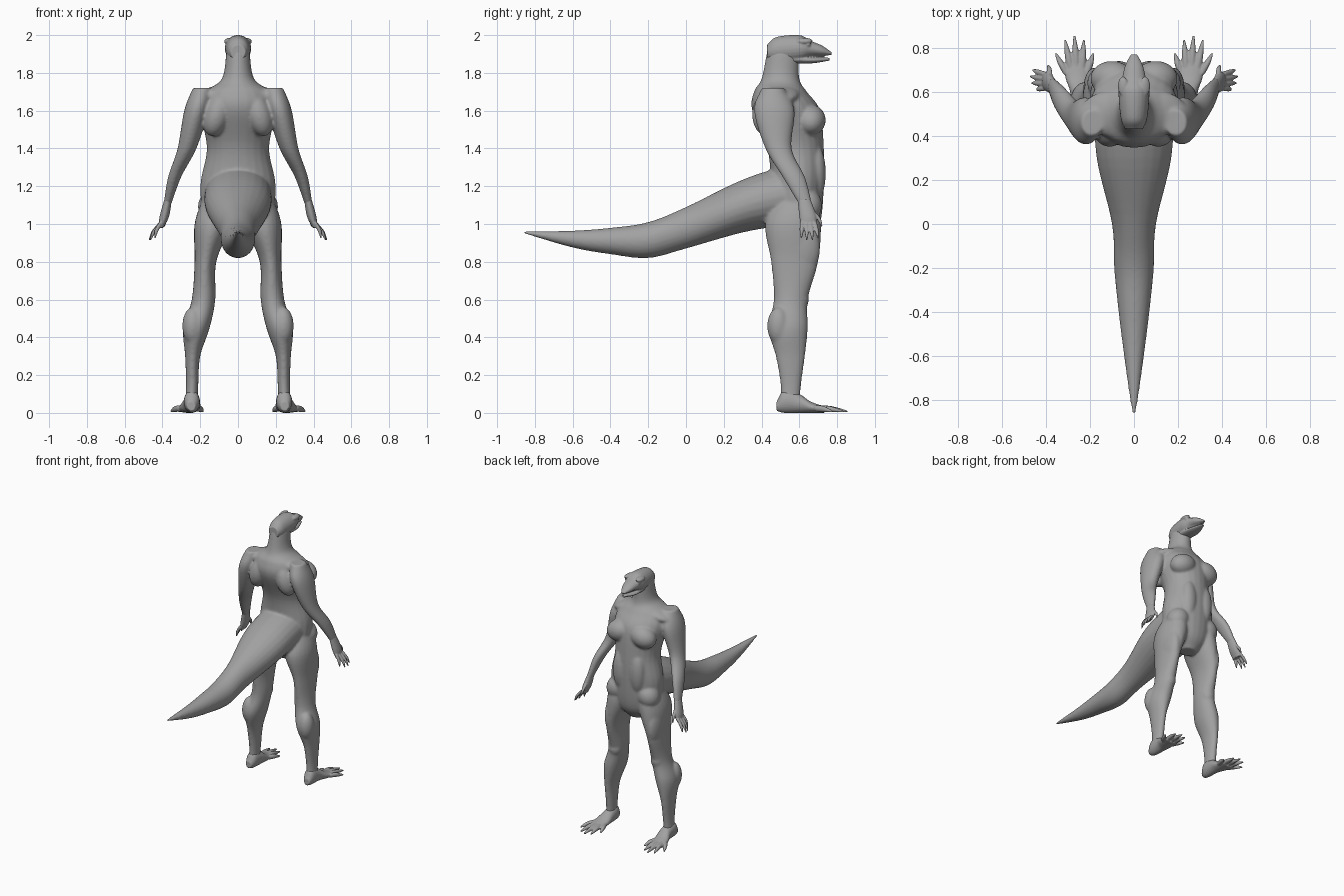
import bpy, bmesh, math
from mathutils import Matrix, Vector

default_cube = bpy.data.objects.get("Cube")
if default_cube:
    bpy.data.objects.remove(default_cube, do_unlink=True)

grey = (.36, .36, .36, 1)
skin = bpy.data.materials.new("grey_skin")
skin.use_nodes = True
skin.diffuse_color = grey
skin.node_tree.nodes["Principled BSDF"].inputs["Base Color"].default_value = grey


def smooth_rows(rows, steps=6):
    """Catmull-Rom interpolation between the given cross-sections."""
    points = [Vector(row) for row in rows]
    first = points[0] * 2 - points[1]
    last = points[-1] * 2 - points[-2]
    points = [first, *points, last]
    result = []
    for before, start, end, after in zip(points, points[1:], points[2:], points[3:]):
        leave, arrive = (end - before) / 2, (after - start) / 2
        for step in range(steps):
            t = step / steps
            ease = t * t * (3 - t - t)
            result.append(start.lerp(end, ease)
                          + leave * (t * (1 - t) ** 2)
                          - arrive * (t * t * (1 - t)))
    return result + [points[-2]]


def merge(target, part):
    """Adds a closed part to the target with its normals facing out."""
    bmesh.ops.recalc_face_normals(part, faces=part.faces)
    mesh = bpy.data.meshes.new("part")
    part.to_mesh(mesh)
    part.free()
    target.from_mesh(mesh)
    bpy.data.meshes.remove(mesh)


def loft(target, rows, axis="z", side=1, segments=24):
    """Elliptical rings: place on axis, x range, then range on the third axis."""
    part = bmesh.new()
    rings = []
    for place, x_low, x_high, low, high in smooth_rows(rows):
        ring = []
        for index in range(segments):
            angle = math.tau * index / segments
            x = side * (x_low + x_high + (x_high - x_low) * math.cos(angle)) / 2
            other = (low + high + (high - low) * math.sin(angle)) / 2
            co = (x, other, place) if axis == "z" else (x, place, other)
            ring.append(part.verts.new(co))
        rings.append(ring)
    for ring, following in zip(rings, rings[1:]):
        for index in range(segments):
            part.faces.new((ring[index - 1], ring[index],
                            following[index], following[index - 1]))
    part.faces.new(rings[0])
    part.faces.new(rings[-1])
    merge(target, part)


def loft_centred(target, rows, axis):
    """Loft symmetric about the middle plane: place, half width, low, high."""
    loft(target, [(place, -half, half, low, high) for place, half, low, high in rows], axis)


def muscle(target, side, at, size, tilt=0):
    """Ellipsoid bulge, tilted in the front plane and mirrored by side."""
    part = bmesh.new()
    shape = (Matrix.Diagonal((side, 1, 1, 1)) @ Matrix.Translation(at)
             @ Matrix.Rotation(tilt, 4, "Y") @ Matrix.Diagonal((*size, 1)))
    bmesh.ops.create_uvsphere(part, u_segments=24, v_segments=16, radius=1, matrix=shape)
    merge(target, part)


def digit(target, side, axis, base, tip, radius, bulge):
    """Finger or toe that arches by the bulge and tapers to a claw."""
    base, tip = Vector(base), Vector(tip)
    middle = (base + tip) / 2 + Vector(bulge)
    rows = []
    for point, r in ((base, radius), (middle, radius), (tip, radius / 3)):
        x, y, z = point
        place, other = (z, y) if axis == "z" else (y, z)
        rows.append((place, x - r, x + r, other - r, other + r))
    loft(target, rows, axis, side)


def finish(name, source, voxel, softness):
    """Fuses the overlapping parts into one smooth skin."""
    mesh = bpy.data.meshes.new(name)
    source.to_mesh(mesh)
    source.free()
    mesh.materials.append(skin)
    part = bpy.data.objects.new(name, mesh)
    bpy.context.collection.objects.link(part)
    fuse = part.modifiers.new("fuse", "REMESH")
    fuse.mode = "VOXEL"
    fuse.voxel_size = voxel
    fuse.use_smooth_shade = True
    soften = part.modifiers.new("soften", "SMOOTH")
    soften.iterations = softness


# Trunk with neck, and the heavy tail
body = bmesh.new()
trunk = [(.9, .06, .54, .65), (1, .17, .45, .71), (1.2, .2, .45, .73),
         (1.4, .165, .43, .73), (1.6, .2, .35, .71), (1.7, .17, .36, .64),
         (1.77, .085, .4, .6), (1.92, .06, .43, .6)]
tail = [(-.86, .01, .95, .96), (-.6, .045, .875, .965), (-.4, .07, .84, .98),
        (-.2, .09, .82, 1.01), (0, .1, .87, 1.09), (.3, .17, .955, 1.235),
        (.56, .18, 1, 1.32)]
loft_centred(body, trunk, "z")
loft_centred(body, tail, "y")

# Arms and legs, with muscle groups over them
arm = [(1.72, .14, .24, .4, .52), (1.6, .155, .285, .36, .575), (1.4, .22, .32, .42, .56),
       (1.25, .3, .37, .51, .63), (1.1, .355, .395, .6, .67)]
leg = [(1.15, .06, .18, .5, .69), (1, .04, .23, .42, .715), (.8, .115, .23, .45, .7),
       (.6, .12, .245, .465, .645), (.45, .15, .29, .435, .645), (.3, .2, .28, .475, .63),
       (.15, .21, .275, .5, .61), (.03, .215, .28, .5, .6)]
for side in (1, -1):
    loft(body, arm, "z", side)
    loft(body, leg, "z", side)
    chest = dict(at=(.1, .66, 1.55), size=(.1, .08, .08), tilt=.3)
    shoulder_blade = dict(at=(.11, .43, 1.58), size=(.07, .08, .12), tilt=-.3)
    collar = dict(at=(.12, .5, 1.69), size=(.13, .1, .04), tilt=.3)
    belly = dict(at=(.07, .69, 1.27), size=(.06, .05, .15))
    hip = dict(at=(.13, .64, 1.1), size=(.08, .08, .09), tilt=-.5)
    thigh = dict(at=(.18, .61, .87), size=(.05, .1, .15))
    knee = dict(at=(.18, .6, .6), size=(.05, .05, .06))
    calf = dict(at=(.24, .49, .46), size=(.055, .06, .1))
    for group in (chest, shoulder_blade, collar, belly, hip, thigh, knee, calf):
        muscle(body, side, **group)
finish("body", body, voxel=.008, softness=9)

# Head: skull and jaw parted by the mouth line, with brows and eyes
head = bmesh.new()
skull = [(.43, .04, 1.87, 1.95), (.48, .06, 1.85, 1.99), (.6, .07, 1.86, 2),
         (.66, .055, 1.885, 1.97), (.72, .04, 1.89, 1.945), (.77, .015, 1.895, 1.91)]
jaw = [(.53, .05, 1.85, 1.9), (.66, .047, 1.85, 1.885), (.76, .015, 1.865, 1.88)]
loft_centred(head, skull, "y")
loft_centred(head, jaw, "y")
for side in (1, -1):
    muscle(head, side, at=(.05, .625, 1.97), size=(.024, .045, .015), tilt=.3)
    muscle(head, side, at=(.053, .645, 1.95), size=(.013, .015, .012))
finish("head", head, voxel=.005, softness=3)

palm = [(1.13, .35, .39, .59, .66), (1.04, .365, .415, .6, .69), (.98, .395, .42, .61, .685)]
sole = [(.48, .225, .27, .01, .06), (.52, .205, .285, 0, .12), (.6, .2, .29, 0, .1),
        (.66, .2, .31, 0, .06), (.73, .21, .32, 0, .035)]
for side, label in ((1, "left"), (-1, "right")):
    # Hand: four fanned fingers and a thumb
    hand = bmesh.new()
    loft(hand, palm, "z", side)
    for finger in range(4):
        spread = finger / 3
        arch = spread * (1 - spread)
        digit(hand, side, "z", base=(.407, .615 + .067 * spread, 1.01),
              tip=(.44 + .02 * spread + .08 * arch, .61 + .09 * spread, .925 - .05 * arch),
              radius=.011, bulge=(.007, 0, 0))
    digit(hand, side, "z", base=(.38, .67, 1.07), tip=(.39, .72, .985),
          radius=.011, bulge=(0, .008, 0))
    finish(label + "_hand", hand, voxel=.004, softness=2)

    # Foot: five toes fanned around the middle one
    foot = bmesh.new()
    loft(foot, sole, "y", side)
    for toe in range(5):
        spread = toe / 2 - 1
        digit(foot, side, "y", base=(.26 + .045 * spread, .68, .025),
              tip=(.27 + .085 * spread, .855 - .08 * spread ** 2, .008),
              radius=.016, bulge=(0, 0, .004))
    finish(label + "_foot", foot, voxel=.005, softness=2)
